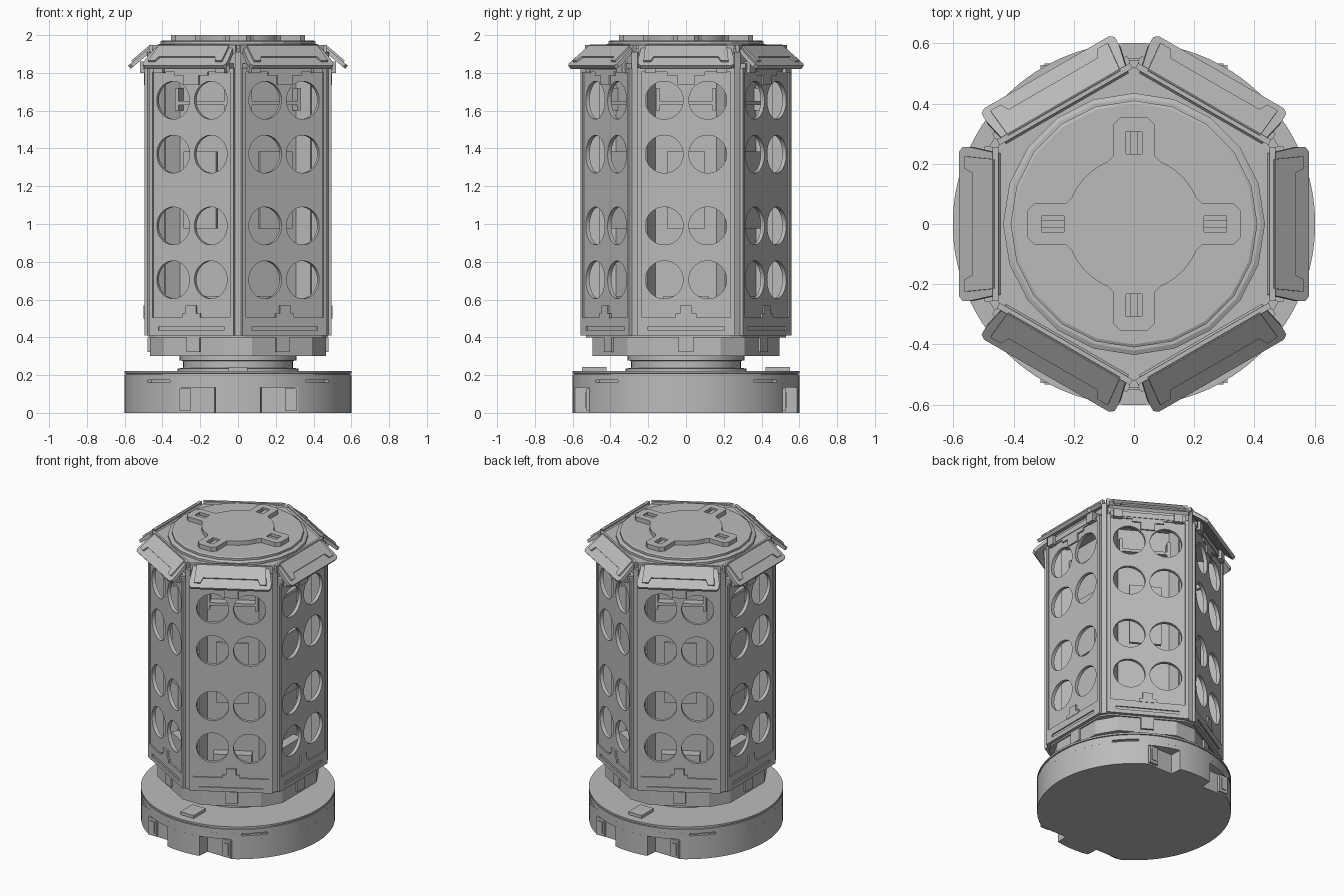
import bpy, bmesh
from math import sin, cos, pi, radians, acos
from mathutils import Matrix, Vector

cube = bpy.data.objects.get("Cube")
if cube:
    bpy.data.objects.remove(cube, do_unlink=True)

GREY = (0.5, 0.5, 0.5, 1)
grey = bpy.data.materials.new("plain_grey")
grey.use_nodes = True
grey.diffuse_color = GREY
grey.node_tree.nodes["Principled BSDF"].inputs["Base Color"].default_value = GREY


# ---- helpers ----
def finish(name, bm, frame=Matrix()):
    """Turn a bmesh into an object, smooth on gentle curves only."""
    bmesh.ops.remove_doubles(bm, verts=bm.verts, dist=0.0001)
    bmesh.ops.recalc_face_normals(bm, faces=bm.faces)
    mesh = bpy.data.meshes.new(name)
    bm.to_mesh(mesh)
    bm.free()
    mesh.materials.clear()
    mesh.materials.append(grey)
    mesh.shade_smooth()
    mesh.set_sharp_from_angle(angle=radians(15))
    obj = bpy.data.objects.new(name, mesh)
    bpy.context.collection.objects.link(obj)
    obj.matrix_world = frame
    return obj


def plate(name, loops, low, high, frame=Matrix()):
    """Extrude an outline (first loop) with holes (other loops) from low to high."""
    curve = bpy.data.curves.new(name, "CURVE")
    curve.dimensions = "2D"
    curve.fill_mode = "BOTH"
    curve.extrude = (high - low) / 2
    for loop in loops:
        spline = curve.splines.new("POLY")
        spline.points.add(len(loop) - 1)
        for point, (x, y) in zip(spline.points, loop):
            point.co = (x, y, 0, 1)
        spline.use_cyclic_u = True
    temp = bpy.data.objects.new("temp", curve)
    bpy.context.collection.objects.link(temp)
    deps = bpy.context.evaluated_depsgraph_get()
    mesh = bpy.data.meshes.new_from_object(temp.evaluated_get(deps))
    bpy.data.objects.remove(temp, do_unlink=True)
    bm = bmesh.new()
    bm.from_mesh(mesh)
    bpy.data.meshes.remove(mesh)
    bmesh.ops.translate(bm, verts=bm.verts, vec=(0, 0, (low + high) / 2))
    return finish(name, bm, frame)


def box(name, centre, size, frame=Matrix()):
    bm = bmesh.new()
    bmesh.ops.create_cube(bm, size=1, matrix=Matrix.Translation(centre) @ Matrix.Diagonal((*size, 1)))
    return finish(name, bm, frame)


def lathe(name, profile, sides):
    bm = bmesh.new()
    verts = [bm.verts.new((r, 0, z)) for r, z in profile]
    edges = [bm.edges.new(pair) for pair in zip(verts, verts[1:])]
    bmesh.ops.spin(bm, geom=verts + edges, cent=(0, 0, 0), axis=(0, 0, 1), angle=2 * pi, steps=sides)
    return finish(name, bm)


def around(obj, angles):
    """Place linked copies of a part at the given angles about the z axis."""
    start = obj.matrix_world.copy()
    for i, angle in enumerate(angles):
        part = obj if i == 0 else obj.copy()
        if i:
            bpy.context.collection.objects.link(part)
            part.name = f"{obj.name}_{i + 1}"
        part.matrix_world = Matrix.Rotation(radians(angle), 4, "Z") @ start


def circle(x, y, r, sides=40):
    return [(x + r * cos(2 * pi * i / sides), y + r * sin(2 * pi * i / sides)) for i in range(sides)]


def rect(x0, x1, y0, y1):
    return [(x0, y0), (x1, y0), (x1, y1), (x0, y1)]


def clipped_hex(flat, corner):
    """Hexagon with cut corners, flat sides facing +x and -x."""
    half = acos(flat / corner)
    return [(corner * cos(k * pi / 3 + s * half), corner * sin(k * pi / 3 + s * half))
            for k in range(6) for s in (-1, 1)]


SIDES = range(0, 360, 60)
CORNERS = range(30, 390, 60)
# local axes of a wall: x along it, y up, z outward
WALL = Matrix(((0, 0, 1, 0), (1, 0, 0, 0), (0, 1, 0, 0), (0, 0, 0, 1)))

# ---- base: four notches cut square to the front and back ----
CUT = 0.51
foot = []
for x, y in circle(0, 0, 0.6, 720):
    if abs(x) > 0.12 and abs(y) > CUT:
        y = CUT if y > 0 else -CUT
    foot.append((x, y))
plate("base_foot", [foot], 0, 0.135)
# band with four short slots on the diagonals
band = []
for i, (x, y) in enumerate(circle(0, 0, 0.6, 360)):
    scale = 0.97 if abs(i % 90 - 45) < 8 else 1
    band.append((x * scale, y * scale))
plate("base_slot_band", [band], 0.16, 0.174)
plate("base_middle", [circle(0, 0, 0.6, 120)], 0.135, 0.16)
lathe("base_top", [(0, 0.174), (0.6, 0.174), (0.6, 0.203), (0.594, 0.204), (0.594, 0.209),
                   (0.602, 0.21), (0.602, 0.222), (0, 0.222)], 120)
for x in (-0.28, 0.28):
    around(box("base_latch", (CUT + 0.008, x, 0.069), (0.02, 0.062, 0.118)), (90, 270))
    around(box("latch_button", (CUT + 0.02, x, 0.069), (0.008, 0.034, 0.08)), (90, 270))
around(box("base_top_clip", (0.485, 0, 0.23), (0.13, 0.1, 0.025)), (90, 270))

# ---- neck and skirt ----
lathe("neck", [(0, 0.22), (0.32, 0.22), (0.32, 0.235), (0.29, 0.238), (0.29, 0.275),
               (0.31, 0.278), (0.31, 0.31), (0, 0.31)], 48)
plate("skirt", [clipped_hex(0.465, 0.5)], 0.3, 0.405)
around(plate("skirt_block", [rect(-0.04, 0.04, 0.322, 0.4)], 0.45, 0.478, WALL), SIDES)

# ---- inner core seen through the holes ----
plate("floor_plate", [clipped_hex(0.475, 0.53)], 0.4, 0.425)
plate("inner_core", [clipped_hex(0.335, 0.385)], 0.42, 1.83)
around(plate("core_block", [rect(-0.1, 0.1, 0.975, 1.385)], 0.385, 0.405, WALL), SIDES)
around(plate("core_block_stem", [rect(-0.05, 0.05, 1.05, 1.31)], 0.33, 0.39, WALL), SIDES)
shelf = [(-0.16, 1.6), (-0.14, 1.6), (-0.14, 1.63), (0.14, 1.63), (0.14, 1.6), (0.16, 1.6),
         (0.16, 1.72), (0.14, 1.72), (0.14, 1.65), (-0.14, 1.65), (-0.14, 1.72), (-0.16, 1.72)]
around(plate("core_shelf", [shelf], 0.33, 0.39, WALL), SIDES)
around(plate("core_foot_block", [rect(-0.12, 0.12, 0.45, 0.62)], 0.33, 0.4, WALL), SIDES)

# ---- walls with round holes ----
spots = [(x, z) for x in (-0.115, 0.115) for z in (0.705, 0.99, 1.37, 1.655)]
outer_holes = [circle(x, z, 0.1) for x, z in spots]
around(plate("wall_panel", [rect(-0.258, 0.258, 0.41, 1.825)] + outer_holes, 0.465, 0.488, WALL), SIDES)
border = [rect(-0.258, 0.258, 0.41, 1.825), rect(-0.236, 0.236, 0.505, 1.805)]
slot = rect(-0.2, 0.2, 0.437, 0.457)
around(plate("wall_border", border + [slot], 0.486, 0.496, WALL), SIDES)
tab = [(-0.055, 0.5), (0.055, 0.5), (0.055, 0.525), (0.032, 0.525), (0.032, 0.568),
       (-0.032, 0.568), (-0.032, 0.525), (-0.055, 0.525)]
around(plate("lower_tab", [tab], 0.486, 0.499, WALL), SIDES)
upper = [(-0.1, 1.81), (-0.1, 1.785), (-0.045, 1.785), (-0.045, 1.735),
         (0.045, 1.735), (0.045, 1.785), (0.1, 1.785), (0.1, 1.81)]
around(plate("upper_tab", [upper], 0.486, 0.498, WALL), SIDES)
around(box("corner_post", (0.48, 0, 1.16), (0.13, 0.034, 1.5)), CORNERS)
around(box("inner_post", (0.415, 0, 1.12), (0.09, 0.056, 1.41)), CORNERS)

# ---- cap under the roof flaps ----
plate("roof_cap", [clipped_hex(0.455, 0.52)], 1.815, 1.93)
around(plate("roof_ledge", [rect(-0.235, 0.235, 1.815, 1.85)], 0.44, 0.5, WALL), SIDES)
for x in (-0.19, 0.19):
    around(plate("flap_hinge", [rect(x - 0.028, x + 0.028, 1.8, 1.86)], 0.48, 0.518, WALL), SIDES)
around(plate("roof_rail", [rect(-0.255, 0.255, 1.9, 1.948)], 0.45, 0.47, WALL), SIDES)

# ---- sloping roof flaps ----
SLOPE = (Matrix.Translation((0.514, 0, 1.89)) @ Matrix.Rotation(radians(40), 4, "Y")
         @ Matrix.Rotation(radians(90), 4, "Z"))
flap = [(-0.24, -0.085), (0.24, -0.085), (0.255, -0.07), (0.255, -0.035), (0.235, 0.08),
        (-0.235, 0.08), (-0.255, -0.035), (-0.255, -0.07)]
around(plate("roof_flap", [flap], -0.018, 0.004, SLOPE), SIDES)
ridge = [(-0.225, -0.055), (-0.185, -0.055), (-0.17, -0.02), (0.17, -0.02), (0.185, -0.055),
         (0.225, -0.055), (0.215, 0.076), (-0.215, 0.076)]
around(plate("flap_ridge", [ridge], 0.0, 0.014, SLOPE), SIDES)

# ---- lid and four-armed hub ----
lathe("lid", [(0, 1.92), (0.435, 1.92), (0.435, 1.945), (0.42, 1.952), (0.41, 1.952),
              (0.41, 1.966), (0.4, 1.971), (0, 1.971)], 20)
arm = [(0.225, -0.07), (0.33, -0.07), (0.355, -0.045), (0.355, 0.045), (0.33, 0.07), (0.225, 0.07)]
arm += [(0.225 * cos(radians(a)), 0.225 * sin(radians(a))) for a in range(23, 70, 4)]
window = rect(0.232, 0.308, -0.026, 0.026)


def turned(loop, k):
    spin = Matrix.Rotation(k * pi / 2, 2)
    return [tuple(spin @ Vector(p)) for p in loop]


outline = [p for k in range(4) for p in turned(arm, k)]
plate("hub", [outline] + [turned(window, k) for k in range(4)], 1.968, 2.0)
around(box("hub_window_bar", (0.27, 0, 1.979), (0.076, 0.024, 0.02)), range(0, 360, 90))
